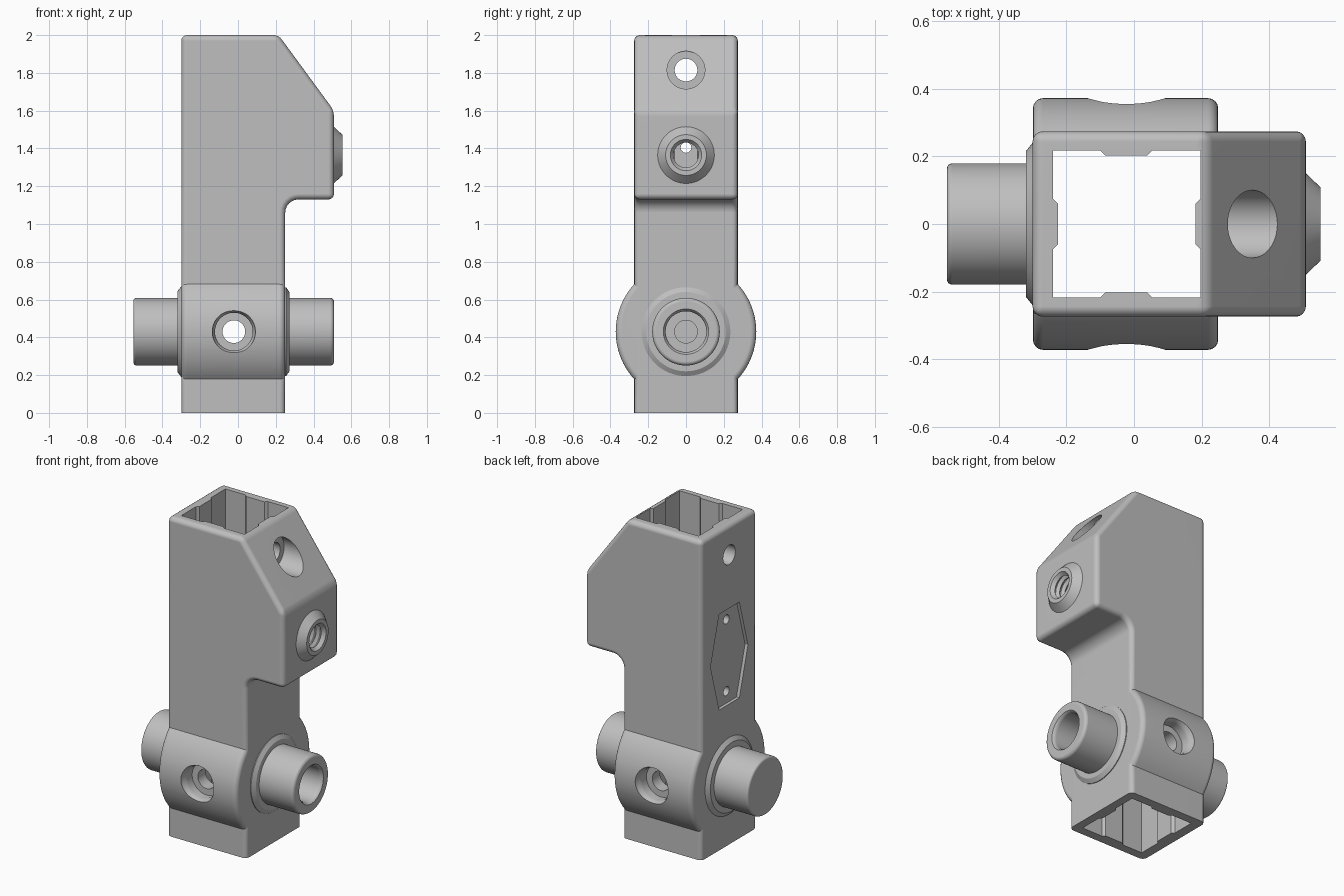
import bpy, bmesh, math
from mathutils import Vector

if "Cube" in bpy.data.objects:
    bpy.data.objects.remove(bpy.data.objects["Cube"])

AXLE_Z = 0.43


def finish(name, bm):
    bmesh.ops.recalc_face_normals(bm, faces=bm.faces)
    me = bpy.data.meshes.new(name)
    bm.to_mesh(me)
    bm.free()
    ob = bpy.data.objects.new(name, me)
    bpy.context.collection.objects.link(ob)
    return ob


def prism(name, points, depth, bevel=0.0):
    """Extrude a planar outline; optionally round its hard edges above the base."""
    bm = bmesh.new()
    face = bm.faces.new([bm.verts.new(p) for p in points])
    ext = bmesh.ops.extrude_face_region(bm, geom=[face])
    bmesh.ops.translate(bm, vec=depth, verts=[v for v in ext['geom'] if isinstance(v, bmesh.types.BMVert)])
    bmesh.ops.recalc_face_normals(bm, faces=bm.faces)
    if bevel:
        hard = [e for e in bm.edges if e.calc_face_angle(0) > math.radians(25)
                and max(v.co.z for v in e.verts) > 0.001]
        bmesh.ops.bevel(bm, geom=hard, offset=bevel, segments=4, profile=0.5,
                        affect='EDGES', clamp_overlap=True)
    return finish(name, bm)


def lathe(name, profile, axis, centre, n=64):
    """Revolve (radius, distance) pairs around an axis, closed with end caps."""
    bm = bmesh.new()
    rot = Vector(axis).to_track_quat('Z', 'Y')
    rings = []
    for r, t in profile:
        rings.append([bm.verts.new(Vector(centre) + rot @ Vector(
            (r * math.cos(2 * math.pi * i / n), r * math.sin(2 * math.pi * i / n), t)))
            for i in range(n)])
    for a, b in zip(rings, rings[1:]):
        for i in range(n):
            bm.faces.new((a[i], a[(i + 1) % n], b[(i + 1) % n], b[i]))
    bm.faces.new(rings[0])
    bm.faces.new(rings[-1])
    return finish(name, bm)


def rounded_end(r, t, b, steps=4):
    """Quarter-round rim of radius b ending at radius r, distance t."""
    return [(r - b + b * math.cos(a), t - b + b * math.sin(a))
            for a in [math.pi / 2 * i / steps for i in range(steps + 1)]]


X, Y = (1, 0, 0), (0, 1, 0)
AXLE = (0, 0, AXLE_Z)

# Square column with the overhanging, sloped head
cove = [(0.32 - 0.07 * math.sin(a), 1.06 + 0.07 * math.cos(a))
        for a in [math.pi / 2 * i / 6 for i in range(7)]]
outline = [(-0.30, 0), (-0.30, 2.0), (0.215, 2.0), (0.508, 1.60), (0.508, 1.13)] + cove + [(0.25, 0)]
body = prism("bracket_body", [(x, -0.274, z) for x, z in outline], (0, 0.548, 0), 0.03)

# Round hub, collars and axle pins
hub_rim = rounded_end(0.372, 0.274, 0.03)
hub = lathe("hub", [(r, -t) for r, t in reversed(hub_rim)] + hub_rim, X, (-0.025, 0, AXLE_Z), 96)
collar_r = lathe("right_collar", [(0.235, 0.1), (0.235, 0.255), (0.21, 0.272)], X, AXLE)
collar_l = lathe("left_collar", [(0.24, 0.1), (0.24, 0.30), (0.215, 0.32)], (-1, 0, 0), AXLE)
pin_r = lathe("right_pin", [(0.179, 0.1)] + rounded_end(0.179, 0.508, 0.02), X, AXLE)
pin_l = lathe("left_pin", [(0.179, 0.1)] + rounded_end(0.179, 0.553, 0.015), (-1, 0, 0), AXLE)

# Conical boss on the head
boss = lathe("threaded_boss", [(0.15, 0.45), (0.15, 0.508), (0.108, 0.552)], X, (0, 0, 1.365))

# Square channel with a shallow rib on each wall
x0, x1, w, rib = -0.24, 0.197, 0.218, 0.015
channel = [(x0, -w), (-0.10, -w), (-0.085, -w + rib), (0.04, -w + rib), (0.055, -w), (x1, -w),
           (x1, -0.075), (x1 - rib, -0.06), (x1 - rib, 0.06), (x1, 0.075),
           (x1, w), (0.055, w), (0.04, w - rib), (-0.085, w - rib), (-0.10, w), (x0, w),
           (x0, 0.075), (x0 + rib, 0.06), (x0 + rib, -0.06), (x0, -0.075)]
cuts = [prism("channel_cutter", [(x, y, -0.1) for x, y in channel], (0, 0, 2.2))]

# Counterbored cross holes in the hub, front and back
for s in (-1, 1):
    cuts.append(lathe("hub_hole_cutter", [(0.06, 0.15), (0.06, 0.28), (0.10, 0.28), (0.10, 0.325),
                                          (0.104, 0.342), (0.114, 0.36), (0.114, 0.45)],
                      (0, s, 0), (-0.022, 0, AXLE_Z)))

# Bore of the right pin
cuts.append(lathe("pin_bore_cutter", [(0.06, 0.1), (0.06, 0.35), (0.108, 0.35), (0.108, 0.485),
                                      (0.113, 0.50), (0.122, 0.51), (0.122, 0.6)], X, AXLE))

# Stepped hole through the head
cuts.append(lathe("head_hole_cutter", [(0.06, -0.5), (0.06, 0.25), (0.10, 0.25), (0.10, 0.7)],
                  X, (0, 0, 1.815)))

# Threaded hole in the boss
thread = [(0.066, 0.1)]
for i in range(9):
    t = 0.20 + i * 0.037
    thread += [(0.066, t), (0.084, t + 0.014), (0.084, t + 0.02), (0.066, t + 0.034)]
cuts.append(lathe("thread_cutter", thread + [(0.086, 0.556), (0.086, 0.6)], X, (0, 0, 1.365), 48))

# Long six-sided recess with two small holes on the left face
plate = [(0.10, 1.48), (0.185, 1.18), (0.10, 0.88), (-0.10, 0.88), (-0.185, 1.18), (-0.10, 1.48)]
cuts.append(prism("recess_cutter", [(-0.4, y, z) for y, z in plate], (0.12, 0, 0)))
for z in (1.405, 0.955):
    cuts.append(lathe("small_hole_cutter", [(0.028, -0.35), (0.028, -0.15)], X, (0, 0, z), 32))

# Join the parts, then cut the openings
adds = [hub, collar_r, collar_l, pin_r, pin_l, boss]
for ob, op in [(a, 'UNION') for a in adds] + [(c, 'DIFFERENCE') for c in cuts]:
    mod = body.modifiers.new(ob.name, 'BOOLEAN')
    mod.operation, mod.solver, mod.object = op, 'EXACT', ob
bpy.context.view_layer.update()
result = bpy.data.meshes.new_from_object(body.evaluated_get(bpy.context.evaluated_depsgraph_get()))
body.modifiers.clear()
body.data = result
for ob in adds + cuts:
    bpy.data.objects.remove(ob)

# Single grey finish, smooth with crisp edges
grey = bpy.data.materials.new("plain_grey")
grey.diffuse_color = (0.52, 0.52, 0.52, 1)
grey.use_nodes = True
grey.node_tree.nodes["Principled BSDF"].inputs["Base Color"].default_value = grey.diffuse_color
body.data.materials.clear()
body.data.materials.append(grey)
bpy.context.view_layer.objects.active = body
body.select_set(True)
bpy.ops.object.shade_smooth_by_angle(angle=math.radians(30))
body.modifiers.new("even_shading", 'WEIGHTED_NORMAL').keep_sharp = True
